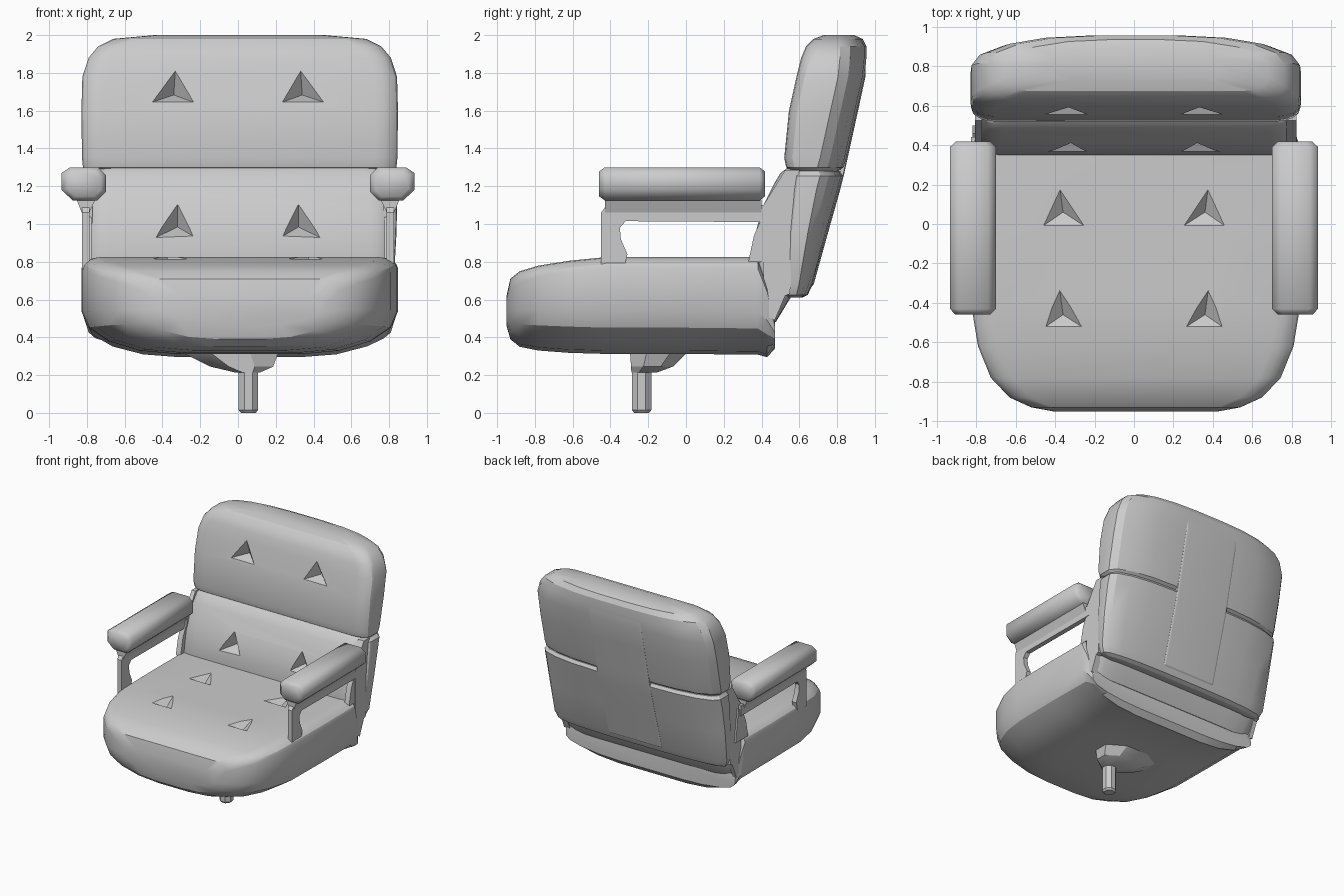
import bpy, bmesh, math
from mathutils import Vector

if "Cube" in bpy.data.objects:
    bpy.data.objects.remove(bpy.data.objects["Cube"], do_unlink=True)

GREY = (0.6, 0.6, 0.6, 1)
BODY_X = 0.009  # the upholstery sits slightly off the arm centre line
mat = bpy.data.materials.new("plain grey")
mat.use_nodes = True
mat.diffuse_color = GREY
mat.node_tree.nodes["Principled BSDF"].inputs["Base Color"].default_value = GREY


def make(name, bm):
    bmesh.ops.recalc_face_normals(bm, faces=bm.faces)
    mesh = bpy.data.meshes.new(name)
    bm.to_mesh(mesh)
    bm.free()
    mesh.materials.append(mat)
    ob = bpy.data.objects.new(name, mesh)
    bpy.context.collection.objects.link(ob)
    return ob


def finish(ob, angle=25):
    bpy.ops.object.select_all(action='DESELECT')
    ob.select_set(True)
    bpy.context.view_layer.objects.active = ob
    for m in list(ob.modifiers):
        bpy.ops.object.modifier_apply(modifier=m.name)
    bpy.ops.object.shade_smooth_by_angle(angle=math.radians(angle))


def section(w, a, b, ra, rb, steps=4):
    """Rounded outline, half width w, from depth a to b, with elliptical corners."""
    pts = []
    corners = [(1, b, rb, 0), (-1, b, rb, 1), (-1, a, ra, 2), (1, a, ra, 3)]
    for sx, v, r, quarter in corners:
        rx, ry = min(r[0], w * 0.8), min(r[1], (b - a) * 0.48)
        cx = sx * (w - rx) + BODY_X
        cy = v - ry if v == b else v + ry
        for i in range(steps + 1):
            t = (quarter + i / steps) * math.pi / 2
            pts.append((cx + rx * math.cos(t), cy + ry * math.sin(t)))
    return pts


def loft(name, rings):
    bm = bmesh.new()
    loops = [[bm.verts.new(p) for p in ring] for ring in rings]
    for a, b in zip(loops, loops[1:]):
        for i in range(len(a)):
            j = (i + 1) % len(a)
            bm.faces.new((a[i], a[j], b[j], b[i]))
    bm.faces.new(loops[0])
    bm.faces.new(loops[-1])
    return make(name, bm)


def dimples(target, spots, up, triangle, depth):
    """Press a mirrored set of three-sided tuft pockets into a cushion."""
    bm = bmesh.new()
    side = Vector((1, 0, 0))
    up = Vector(up).normalized()
    normal = side.cross(up)
    for spot in spots:
        for s in (1, -1):
            centre = Vector((spot[0] * s, spot[1], spot[2]))
            base = [bm.verts.new(centre + side * u * s + up * v + normal * 0.02)
                    for u, v in triangle]
            tip = bm.verts.new(centre - normal * depth)
            bm.faces.new(base)
            for i in range(3):
                bm.faces.new((base[i], base[(i + 1) % 3], tip))
    cutter = make(target.name + "_tuft_cutter", bm)
    cutter.hide_render = True
    mod = target.modifiers.new("tufts", 'BOOLEAN')
    mod.operation, mod.solver, mod.object = 'DIFFERENCE', 'EXACT', cutter
    finish(target)
    bpy.data.objects.remove(cutter, do_unlink=True)


# Seat cushion: sections from front to rear (y, half width, bottom, top)
seat_rows = [(-0.95, 0.42, 0.46, 0.62), (-0.93, 0.53, 0.39, 0.71),
             (-0.88, 0.64, 0.35, 0.75), (-0.78, 0.735, 0.33, 0.78),
             (-0.62, 0.80, 0.318, 0.805), (-0.42, 0.833, 0.312, 0.825),
             (0.0, 0.838, 0.312, 0.825), (0.38, 0.835, 0.308, 0.825),
             (0.43, 0.82, 0.295, 0.70), (0.47, 0.80, 0.34, 0.52)]
seat = loft("seat_cushion", [
    [(x, y, z) for x, z in section(w, lo, hi, (0.5, 0.225), (0.11, 0.06))]
    for y, w, lo, hi in seat_rows])
dimples(seat, [(0.36, 0.06, 0.822), (0.36, -0.46, 0.818)], (0, 1, 0),
        [(-0.14, -0.09), (0.13, -0.09), (0.02, 0.15)], 0.05)


def upright(name, rows, front, rear):
    """Cushion built from sections stacked upward (z, half width, front, rear)."""
    return loft(name, [[(x, y, z) for x, y in section(w, f, b, front, rear)]
                       for z, w, f, b in rows])


# Backrest: headrest cushion, lumbar cushion and the rear shell
head = upright("upper_back_cushion", [
    (1.275, 0.80, 0.57, 0.80), (1.30, 0.83, 0.53, 0.835),
    (1.35, 0.835, 0.52, 0.85), (1.60, 0.838, 0.545, 0.905),
    (1.78, 0.833, 0.585, 0.945), (1.88, 0.80, 0.61, 0.955),
    (1.94, 0.75, 0.635, 0.955), (1.98, 0.67, 0.675, 0.935),
    (2.0, 0.45, 0.73, 0.89)], (0.12, 0.07), (0.55, 0.14))
dimples(head, [(0.34, 0.568, 1.70)], (0, 0.22, 1),
        [(-0.13, -0.07), (0.14, -0.07), (-0.01, 0.14)], 0.08)

lumbar = upright("lower_back_cushion", [
    (0.48, 0.79, 0.38, 0.475), (0.62, 0.81, 0.37, 0.56),
    (0.83, 0.81, 0.35, 0.62), (0.98, 0.81, 0.375, 0.66),
    (1.10, 0.805, 0.41, 0.70), (1.22, 0.80, 0.47, 0.74),
    (1.27, 0.79, 0.50, 0.74), (1.30, 0.76, 0.54, 0.72)],
    (0.12, 0.07), (0.3, 0.06))
dimples(lumbar, [(0.32, 0.382, 1.0)], (0, 0.2, 1),
        [(-0.1, -0.08), (0.14, -0.09), (0.0, 0.15)], 0.08)

finish(upright("rear_back_shell", [
    (0.61, 0.74, 0.54, 0.615), (0.625, 0.79, 0.52, 0.645),
    (0.68, 0.815, 0.52, 0.67), (0.95, 0.83, 0.535, 0.745),
    (1.18, 0.835, 0.56, 0.81), (1.255, 0.833, 0.57, 0.83),
    (1.28, 0.81, 0.58, 0.815)], (0.08, 0.04), (0.55, 0.12)))

# Slightly raised centre strip between the two upright rear seams
finish(upright("rear_centre_panel", [(z, 0.25, rear - 0.05, rear) for z, rear in (
    (0.66, 0.655), (0.68, 0.676), (0.95, 0.751), (1.18, 0.816), (1.26, 0.836),
    (1.35, 0.856), (1.60, 0.911), (1.78, 0.950), (1.86, 0.952))],
    (0.02, 0.01), (0.02, 0.008)))


def plate(name, outline, x0, x1):
    return loft(name, [[(x, y, z) for y, z in outline] for x in (x0, x1)])


# Armrests: pad, tapered neck, open frame, rear brace, and seat side panel
pad = [(0.70, 1.17), (0.70, 1.26), (0.74, 1.30), (0.89, 1.30),
       (0.934, 1.27), (0.934, 1.18), (0.875, 1.125), (0.745, 1.125)]
pad_rows = [(-0.46, 0.75), (-0.43, 1), (0.39, 1), (0.418, 0.75)]
neck = [(0.787, 1.06), (0.827, 1.06), (0.855, 1.13), (0.755, 1.13)]
frame = [(-0.45, 0.76), (-0.33, 0.76), (-0.31, 0.84), (-0.345, 0.92), (-0.35, 0.98),
         (-0.32, 1.015), (0.44, 1.01), (0.44, 1.10), (-0.42, 1.10), (-0.45, 1.06)]
brace = [(0.33, 0.80), (0.36, 0.94), (0.40, 1.03), (0.46, 1.08), (0.50, 0.80)]
panel = [(0.41, 0.52), (0.41, 1.10), (0.525, 1.285), (0.60, 1.285),
         (0.55, 0.63), (0.525, 0.62), (0.47, 0.49)]
for side, s in (("left", 1), ("right", -1)):
    finish(loft(side + "_arm_pad", [
        [(s * (0.817 + (x - 0.817) * k), y, 1.21 + (z - 1.21) * k) for x, z in pad]
        for y, k in pad_rows]), 50)
    finish(loft(side + "_arm_neck", [[(x * s, y, z) for x, z in neck]
                                     for y in (-0.43, 0.40)]))
    finish(plate(side + "_arm_frame", frame, 0.787 * s, 0.827 * s))
    finish(plate(side + "_arm_brace", brace, 0.775 * s, 0.82 * s))
    finish(plate(side + "_side_panel", panel, 0.77 * s, 0.815 * s + BODY_X))


# Swivel hub and stem under the seat
def ring(cx, cy, rx, ry, z, n=8):
    return [(cx + rx * math.cos((i + 0.5) * math.tau / n),
             cy + ry * math.sin((i + 0.5) * math.tau / n), z) for i in range(n)]


finish(loft("swivel_hub", [ring(0.05, -0.22, 0.075, 0.075, 0.215),
                           ring(0.02, -0.18, 0.18, 0.12, 0.245),
                           ring(-0.05, -0.14, 0.29, 0.17, 0.33)]))
finish(loft("stem", [ring(0.055, -0.235, r, r, z) for r, z in
                     ((0.042, 0), (0.056, 0.015), (0.056, 0.30))]))
